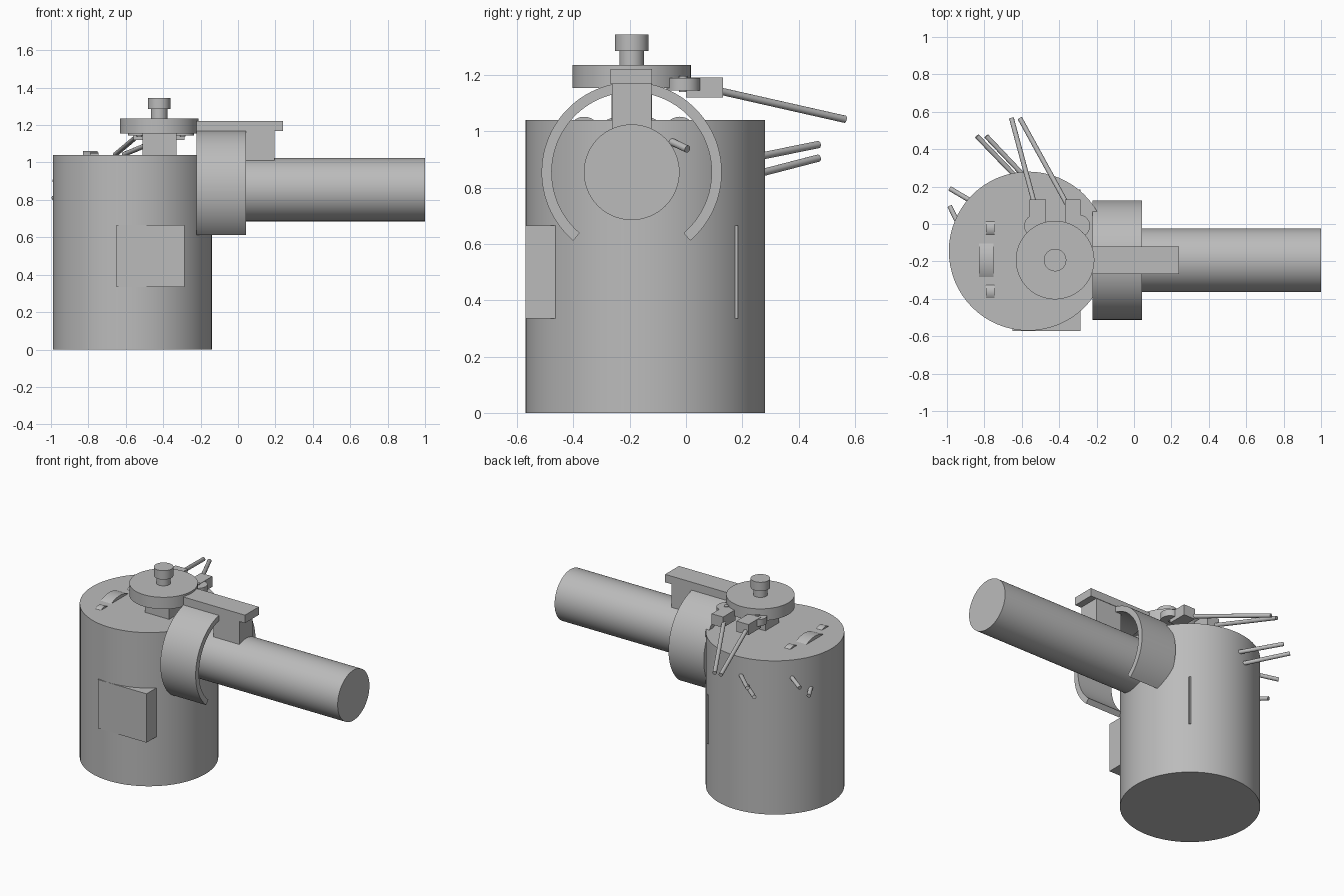
import bpy, bmesh
from math import radians, cos, sin
from mathutils import Vector

cube = bpy.data.objects.get("Cube")
if cube:
    bpy.data.objects.remove(cube, do_unlink=True)

grey = bpy.data.materials.new("plain_grey")
grey.use_nodes = True
colour = (0.5, 0.5, 0.5, 1)
grey.diffuse_color = colour
grey.node_tree.nodes["Principled BSDF"].inputs["Base Color"].default_value = colour


def finish(obj, name):
    obj.name = obj.data.name = name
    obj.data.materials.clear()
    obj.data.materials.append(grey)
    bpy.ops.object.select_all(action="DESELECT")
    obj.select_set(True)
    bpy.context.view_layer.objects.active = obj
    bpy.ops.object.shade_smooth_by_angle(angle=radians(30))
    return obj


def box(name, x, y, z):
    """Box from (low, high) pairs."""
    bpy.ops.mesh.primitive_cube_add(size=1)
    obj = bpy.context.object
    for v in obj.data.vertices:
        v.co = [lo if c < 0 else hi for c, (lo, hi) in zip(v.co, (x, y, z))]
    return finish(obj, name)


def rod(name, start, end, radius, sides=64):
    """Cylinder between two points."""
    a, b = Vector(start), Vector(end)
    bpy.ops.mesh.primitive_cylinder_add(vertices=sides, radius=radius,
                                        depth=(b - a).length, location=(a + b) / 2)
    obj = bpy.context.object
    obj.rotation_euler = (b - a).to_track_quat("Z", "Y").to_euler()
    return finish(obj, name)


def disc(name, x, y, z0, z1, radius):
    return rod(name, (x, y, z0), (x, y, z1), radius)


def arc_collar(name, x0, x1, y, z, inner, outer, first, last, steps=72):
    """Open ring around the x axis, swept from a rectangular section."""
    bm = bmesh.new()
    rings = []
    for i in range(steps + 1):
        t = radians(first + (last - first) * i / steps)
        rings.append([bm.verts.new((x, y + r * cos(t), z + r * sin(t)))
                      for x, r in ((x0, inner), (x1, inner), (x1, outer), (x0, outer))])
    for p, q in zip(rings, rings[1:]):
        for k in range(4):
            n = (k + 1) % 4
            bm.faces.new((p[k], p[n], q[n], q[k]))
    bm.faces.new(rings[0])
    bm.faces.new(rings[-1])
    bmesh.ops.recalc_face_normals(bm, faces=bm.faces)
    mesh = bpy.data.meshes.new(name)
    bm.to_mesh(mesh)
    bm.free()
    obj = bpy.data.objects.new(name, mesh)
    bpy.context.collection.objects.link(obj)
    return finish(obj, name)


# Main drum with the block running through it
disc("main_drum", -0.565, -0.145, 0, 1.04, 0.425)
box("through_block", (-0.65, -0.285), (-0.571, 0.185), (0.335, 0.665))

# Side tube, collar and bracket
axis_y, axis_z = -0.193, 0.855
rod("side_tube", (-0.4, axis_y, axis_z), (1, axis_y, axis_z), 0.17)
arc_collar("collar", -0.222, 0.042, axis_y, axis_z, 0.284, 0.32, -49.5, 229.5)
box("bracket_post", (0.0, 0.195), (-0.263, -0.123), (1.0, 1.18))
box("bracket_bar", (-0.222, 0.24), (-0.268, -0.12), (1.168, 1.222))

# Turntable and knob
box("turntable_base", (-0.51, -0.33), (-0.265, -0.12), (1.03, 1.16))
disc("turntable", -0.422, -0.193, 1.155, 1.235, 0.21)
disc("knob_stem", -0.422, -0.193, 1.23, 1.29, 0.044)
disc("knob_cap", -0.422, -0.193, 1.285, 1.345, 0.06)

# Two levers: hinge, block and long rod
for side, hinge_x, x0, x1, start_x, end_x in (
        ("right", -0.527, -0.56, -0.47, -0.53, -0.655),
        ("left", -0.295, -0.37, -0.285, -0.355, -0.61)):
    disc(side + "_lever_hinge", hinge_x, -0.01, 1.145, 1.19, 0.06)
    disc(side + "_hinge_pin", hinge_x, -0.01, 1.14, 1.197, 0.015)
    box(side + "_lever_block", (x0, x1), (0.0, 0.132), (1.12, 1.192))
    rod(side + "_lever_rod", (start_x, 0.1, 1.148), (end_x, 0.565, 1.043), 0.013, 24)

# Thin rods through the drum wall
for name, start, end in (
        ("upper_back_rod", (-0.54, 0.206, 0.9), (-0.79, 0.47, 0.953)),
        ("lower_back_rod", (-0.58, 0.2, 0.835), (-0.84, 0.47, 0.905)),
        ("upper_side_rod", (-0.8, 0.08, 0.935), (-0.985, 0.19, 0.9)),
        ("lower_side_rod", (-0.9, -0.08, 0.85), (-0.985, 0.095, 0.81)),
        ("inner_side_rod", (-0.24, -0.13, 1.0), (-0.1, 0.005, 0.937))):
    rod(name, start, end, 0.013, 24)

# Raised wheel tops on the lid
rod("centre_wheel", (-0.83, axis_y, 0.867), (-0.75, axis_y, 0.867), 0.195)
for name, y in (("front_wheel", -0.362), ("back_wheel", -0.022)):
    rod(name, (-0.79, y, 0.995), (-0.747, y, 0.995), 0.057)
